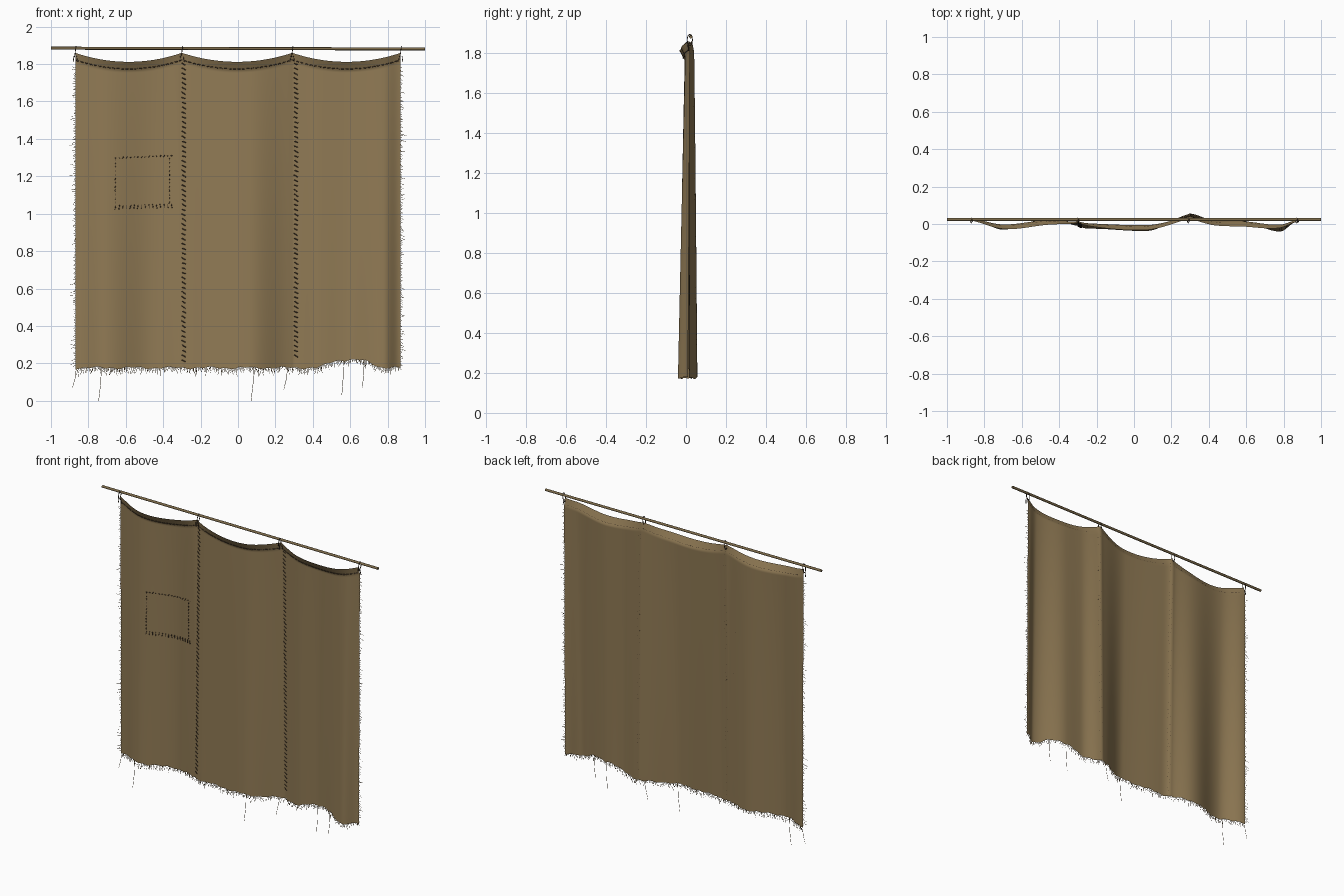
import bpy, bmesh, math, random
from mathutils import Vector

random.seed(4)
if "Cube" in bpy.data.objects:
    bpy.data.objects.remove(bpy.data.objects["Cube"])


def material(name, rgb):
    m = bpy.data.materials.new(name)
    m.use_nodes = True
    m.diffuse_color = (*rgb, 1)
    m.node_tree.nodes["Principled BSDF"].inputs["Base Color"].default_value = (*rgb, 1)
    return m


CLOTH = material("brown sackcloth", (0.28, 0.195, 0.09))
WOOD = material("brown wood", (0.21, 0.15, 0.07))
STITCH = material("dark stitching", (0.065, 0.042, 0.025))
FRAY = material("frayed thread", (0.2, 0.14, 0.07))

HOOKS = [-0.87, -0.3, 0.29, 0.87]
FOLDS = [(-0.87, 0.03), (-0.7, -0.03), (-0.46, 0.03), (-0.24, -0.025), (0.06, -0.038),
         (0.31, 0.05), (0.44, 0.015), (0.56, 0.02), (0.78, -0.04), (0.87, 0.01)]


# Shape of the cloth: sagging top, ragged bottom, folds that deepen downward
def sag(x):
    for a, b in zip(HOOKS, HOOKS[1:]):
        if x <= b:
            u = min(max((x - a) / (b - a), 0), 1)
            return 4 * u * (1 - u)
    return 0


def top(x):
    return 1.86 - 0.048 * sag(x)


def bottom(x):
    ragged = 0.004 * math.sin(31 * x) + 0.003 * math.sin(83 * x + 1)
    return 0.176 + ragged + 0.042 * math.exp(-((x - 0.6) / 0.13) ** 4)


def fold(x):
    for (a, p), (b, q) in zip(FOLDS, FOLDS[1:]):
        if x <= b:
            u = min(max((x - a) / (b - a), 0), 1)
            return p + (q - p) * (1 - math.cos(math.pi * u)) / 2
    return FOLDS[-1][1]


def cloth(x, z, lift=0.0):
    drop = max(top(x) - z, 0)
    t = min(drop / 1.65, 1)
    y = 0.016 * (1 - t) - 0.008 * sag(x) * (1 - t) + fold(x) * (0.35 + 0.65 * t ** 0.9)
    y += 0.007 * sum(math.exp(-abs(x - s) / 0.02) for s in (-0.3, 0.3))
    y -= (0.008 + 0.02 * sag(x)) * max(0, 1 - drop / 0.05)
    return Vector((x, y - lift, z))


def add_mesh(name, bm, mat):
    mesh = bpy.data.meshes.new(name)
    bm.to_mesh(mesh)
    bm.free()
    mesh.materials.append(mat)
    bpy.context.collection.objects.link(bpy.data.objects.new(name, mesh))


# Flat tapering threads lying in the plane of the cloth
def ribbons(name, paths, width, mat):
    bm = bmesh.new()
    for path in paths:
        along = path[-1] - path[0]
        side = Vector((-along.z, 0, along.x)).normalized() * width / 2
        pairs = [(bm.verts.new(p - side), bm.verts.new(p + side)) for p in path]
        for (a, b), (c, d) in zip(pairs, pairs[1:]):
            bm.faces.new((a, b, d, c))
    add_mesh(name, bm, mat)


# Round cords along paths
def strands(name, paths, radius, mat, closed=False, resolution=0):
    curve = bpy.data.curves.new(name, "CURVE")
    curve.dimensions = "3D"
    curve.bevel_depth = radius
    curve.bevel_resolution = resolution
    curve.use_fill_caps = True
    for path in paths:
        s = curve.splines.new("POLY")
        s.points.add(len(path) - 1)
        s.use_cyclic_u = closed
        for p, co in zip(s.points, path):
            p.co = (*co, 1)
    curve.materials.append(mat)
    ob = bpy.data.objects.new(name, curve)
    bpy.context.collection.objects.link(ob)
    bpy.ops.object.select_all(action="DESELECT")
    ob.select_set(True)
    bpy.context.view_layer.objects.active = ob
    bpy.ops.object.convert(target="MESH")


# Curtain: one thin sheet, with closer rows at the hem
bm = bmesh.new()
grid = []
for v in [0.004 * i for i in range(10)] + [0.04 + 0.02 * i for i in range(49)]:
    line = []
    for i in range(175):
        x = -0.87 + 0.01 * i
        line.append(bm.verts.new(cloth(x, top(x) + (bottom(x) - top(x)) * v)))
    grid.append(line)
for r, s in zip(grid, grid[1:]):
    for i in range(174):
        bm.faces.new((r[i], s[i], s[i + 1], r[i + 1])).smooth = True
add_mesh("curtain", bm, CLOTH)

# Rod
strands("rod", [[(-1, 0.024, 1.885), (0, 0.024, 1.883), (1, 0.024, 1.881)]], 0.008, WOOD, resolution=2)

# Ties: a loop around the rod with two loose ends
loops, ends = [], []
for x in HOOKS:
    ring = [2 * math.pi * i / 16 for i in range(16)]
    loops.append([(x + 0.004 * math.sin(a), 0.019 + 0.013 * math.cos(a), 1.866 + 0.028 * math.sin(a))
                  for a in ring])
    for side in (-1, 1):
        ends.append([cloth(x + side * 0.007, 1.843, 0.004), cloth(x + side * 0.011, 1.812, 0.004)])
strands("tie_loops", loops, 0.0022, STITCH, True, 1)
strands("tie_ends", ends, 0.0025, STITCH)


def stitch(x, z, dx, dz):
    return [cloth(x - dx, z - dz, 0.002), cloth(x, z, 0.003), cloth(x + dx, z + dz, 0.002)]


# Slanted stitches along the two seams
seams = []
for x, low in ((-0.29, 0.2), (0.31, 0.235)):
    z = 1.8
    while z > low:
        seams.append(stitch(x + random.uniform(-0.002, 0.002), z, 0.01, random.uniform(-0.007, -0.003)))
        z -= 0.026
strands("seam_stitches", seams, 0.0026, STITCH)

# Running stitch under the top hem
hem = []
for i in range(72):
    x = -0.858 + 0.024 * i
    hem.append([cloth(x + d, top(x + d) - 0.038, 0.002) for d in (-0.008, 0, 0.008)])
strands("hem_stitches", hem, 0.0025, STITCH)

# Uneven stitches outlining the patch
border = []
for i in range(16):
    x = -0.655 + 0.02 * i
    border.append(stitch(x, 1.298 + 0.012 * i / 15, 0.004, random.uniform(-0.004, 0.006)))
    border.append(stitch(x, 1.034 + 0.008 * i / 15, random.uniform(-0.003, 0.003), 0.011))
for i in range(12):
    z = 1.06 + 0.021 * i
    for x in (-0.656, -0.367):
        border.append(stitch(x, z, random.uniform(-0.002, 0.002), 0.005))
strands("patch_stitches", border, 0.0022, STITCH)

# Frayed fringe on the bottom and both sides
fringe = []
for i in range(330):
    x = -0.868 + 1.736 * i / 329
    p = cloth(x, bottom(x) + 0.004)
    length = random.uniform(0.01, 0.03) + 0.025 * random.random() ** 4
    mid = p + Vector((random.uniform(-0.003, 0.003), 0, -length / 2))
    fringe.append([p, mid, p + Vector((random.uniform(-0.008, 0.008), 0, -length))])
for side in (-1, 1):
    for i in range(150):
        p = cloth(side * 0.868, 0.19 + 1.6 * i / 150)
        length = random.uniform(0.004, 0.014) + 0.024 * random.random() ** 6
        fringe.append([p, p + Vector((side * length, 0, random.uniform(-0.014, 0.008)))])
ribbons("fringe", fringe, 0.002, FRAY)

# Long loose threads
loose = []
for x, end, lean in ((-0.865, 0.07, -0.02), (-0.73, 0.0, -0.015), (0.085, 0.0, -0.015),
                     (0.265, 0.06, -0.02), (0.565, 0.03, -0.01), (0.675, 0.07, -0.01)):
    p = cloth(x, bottom(x))
    loose.append([p, Vector((x + lean * 0.3, p.y, (p.z + end) / 2)), Vector((x + lean, p.y, end))])
ribbons("loose_threads", loose, 0.0024, FRAY)
